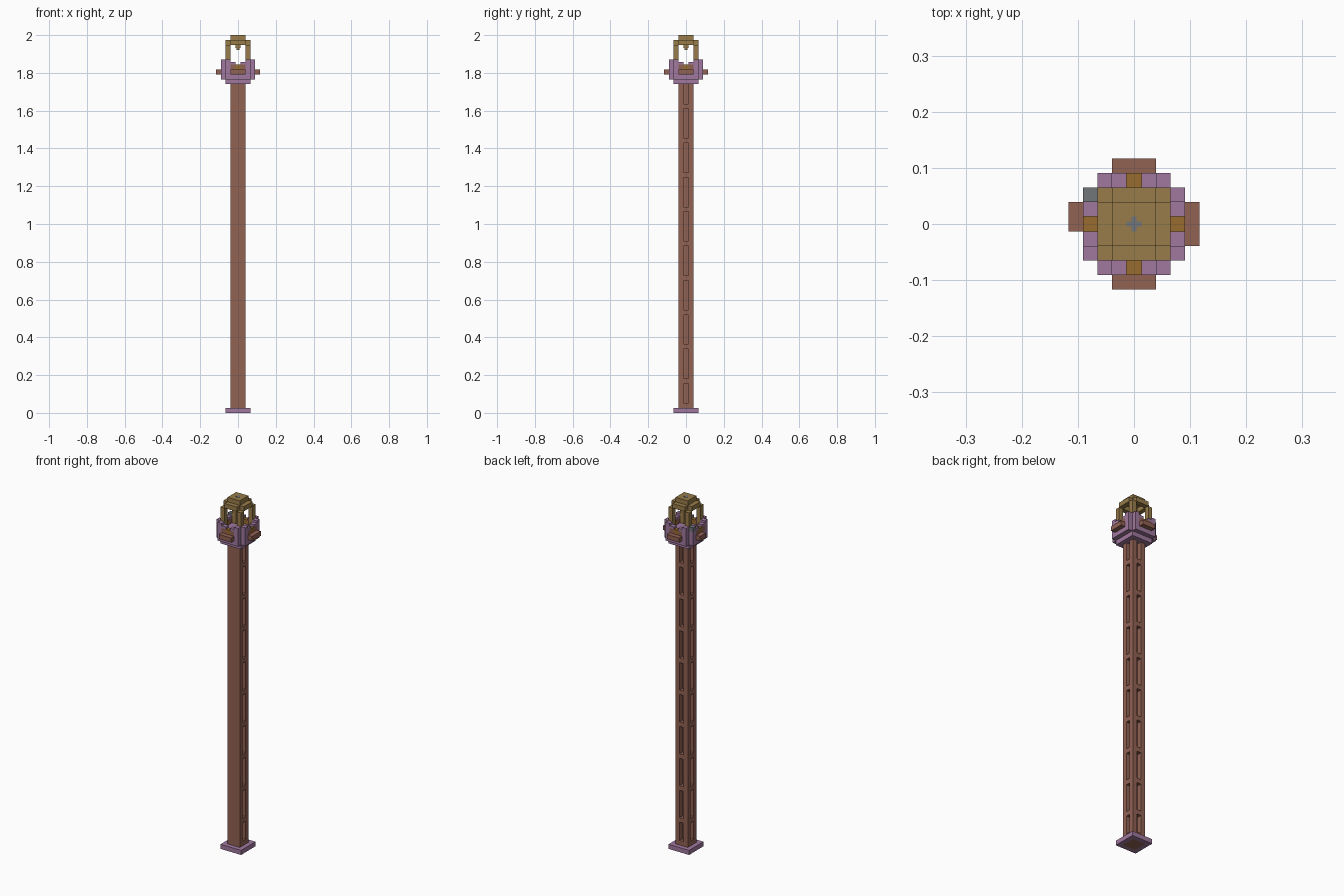
import bpy, bmesh
from mathutils import Vector

cube = bpy.data.objects.get("Cube")
if cube:
    bpy.data.objects.remove(cube, do_unlink=True)

U = 2 / 77  # one building block


def material(name, rgb):
    lin = [((c / 255 + 0.055) / 1.055) ** 2.4 for c in rgb] + [1]
    m = bpy.data.materials.new(name)
    m.use_nodes = True
    m.diffuse_color = lin
    m.node_tree.nodes["Principled BSDF"].inputs["Base Color"].default_value = lin
    return m


BROWN = material("red brown stone", (146, 98, 84))
PURPLE = material("mauve stone", (160, 120, 158))
GOLD = material("dull gold", (152, 124, 74))
ORANGE = material("ochre", (152, 108, 46))
GREY = material("grey stone", (114, 118, 122))


def build(name, mat, boxes):
    """Boxes are (low corner, high corner) pairs in block units."""
    bm = bmesh.new()
    for lo, hi in boxes:
        lo, hi = Vector(lo), Vector(hi)
        vs = bmesh.ops.create_cube(bm, size=1)["verts"]
        for v in vs:
            v.co = ((lo + hi) / 2 + v.co * (hi - lo)) * U
    mesh = bpy.data.meshes.new(name)
    bm.to_mesh(mesh)
    bm.free()
    mesh.materials.append(mat)
    ob = bpy.data.objects.new(name, mesh)
    bpy.context.collection.objects.link(ob)
    return ob


def box(cx, cy, sx, sy, z0, z1):
    return ((cx - sx / 2, cy - sy / 2, z0), (cx + sx / 2, cy + sy / 2, z1))


def turned(cx, cy, sx, sy, z0, z1, sides=range(4)):
    """Repeat a box placed on the front onto other sides: front, left, back, right."""
    out = []
    for s in sides:
        x, y = [(cx, cy), (-cy, cx), (-cx, -cy), (cy, -cx)][s]
        out.append(box(x, y, *((sy, sx) if s % 2 else (sx, sy)), z0, z1))
    return out


# Foot frame around the shaft
build("foot", PURPLE, turned(0.5, -2, 4, 1, 0, 1))

# Shaft: plain front, panelled grooves on the other three sides
build("shaft_core", BROWN, [box(0, -0.5, 1, 2, 0, 67)])
build("shaft_corners", BROWN, turned(1, -1, 1, 1, 0, 67))
bands = [(0, 2)] + [(z, z + 1) for z in range(6, 63, 7)]
build("shaft_bands", BROWN,
      [b for z0, z1 in bands for b in turned(0, -1, 1, 1, z0, z1, (1, 2, 3))])

# Gallery corbel and floor
build("corbel", PURPLE, [box(0, 0, 5, 5, 67, 70)] + turned(0, -3, 5, 1, 68, 70))

# Parapet: brown band, low inner merlons, tall outer merlons
build("parapet_band", BROWN,
      [b for x in (-1, 1) for b in turned(x, -3, 1, 1, 70, 71)])
build("parapet_low_merlons", PURPLE,
      [b for x in (-1, 1) for b in turned(x, -3, 1, 1, 71, 71.5)])
tall = turned(2, -3, 1, 1, 70, 72) + turned(-2, -3, 1, 1, 70, 72, (0, 1, 2))
build("parapet_tall_merlons", PURPLE, tall)
build("parapet_grey_base", PURPLE, turned(-2, -3, 1, 1, 70, 71, (3,)))
build("parapet_grey_merlon", GREY, turned(-2, -3, 1, 1, 71, 72, (3,)))
build("parapet_sills", ORANGE, turned(0, -3, 1, 1, 70, 71))

# Balcony ledges, the one on the right being shorter
build("ledges", BROWN, turned(0, -4, 3, 1, 69, 70, (0, 1, 2))
      + [box(-4, 0.5, 1, 2, 69, 70)])

# Lantern house: posts, beams, cap and hanging lamp
build("lantern_posts", GOLD, turned(2, -2, 1, 1, 70, 75))
build("lantern_beams", GOLD, turned(0, -2, 3, 1, 75, 76))
build("lantern_cap", GOLD, [box(0, 0, 3, 3, 76, 77)])
build("hanging_lamp", GOLD, [box(0, 0, 0.4, 0.4, 75, 76), box(0, 0, 1, 1, 74.4, 75),
                             box(0, 0, 0.6, 0.6, 74, 74.4)])

# Small grey cross set on the cap
build("cap_cross", GREY, [box(0, 0, 1, 0.36, 76.9, 77.04), box(0, 0, 0.36, 1, 76.9, 77.04)])
